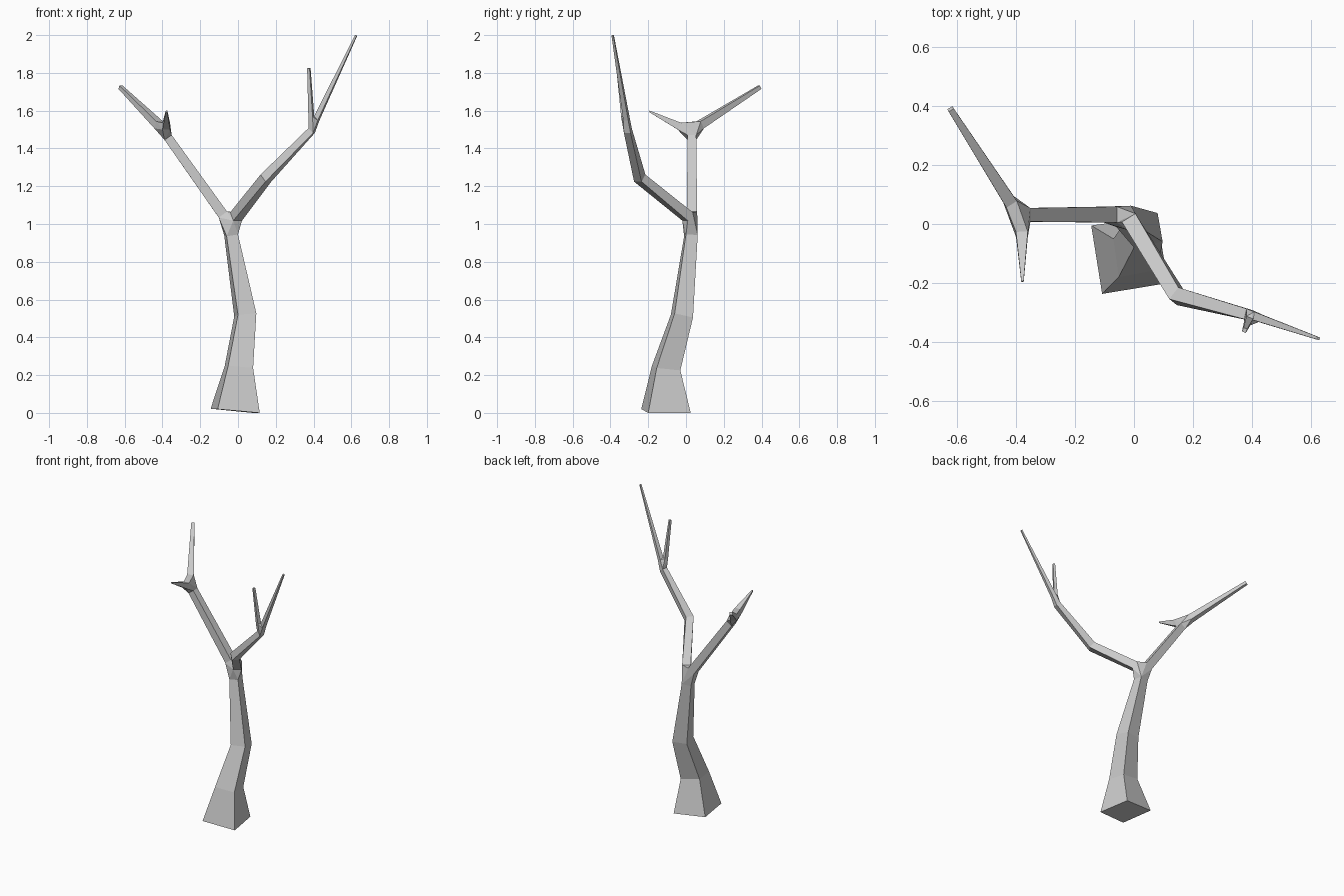
import bpy, bmesh
from mathutils import Vector

if "Cube" in bpy.data.objects:
    bpy.data.objects.remove(bpy.data.objects["Cube"])

bm = bmesh.new()


def square(centre, direction, half):
    """Square cross-section, facing along the limb, kept level sideways."""
    c, d = Vector(centre), Vector(direction).normalized()
    side = d.cross(Vector((0, 0, 1))).normalized()
    up = side.cross(d)
    return [bm.verts.new(c + half * (side * a + up * b))
            for a, b in ((-1, -1), (1, -1), (1, 1), (-1, 1))]


def bridge(rings):
    for r, s in zip(rings, rings[1:]):
        for i in range(4):
            j = (i + 1) % 4
            bm.faces.new((r[i], r[j], s[j], s[i]))


def limb(points, cap=False):
    """Tapered four-sided limb through (centre, half width) stations."""
    pts = [Vector(p) for p, h in points]
    rings = []
    for i, (p, h) in enumerate(points):
        d = Vector()
        if i > 0:
            d += (pts[i] - pts[i - 1]).normalized()
        if i < len(pts) - 1:
            d += (pts[i + 1] - pts[i]).normalized()
        rings.append(square(p, d, h))
    bridge(rings)
    if cap:
        bm.faces.new(rings[-1])
    return rings


def fork(*rings):
    """Hull joining three limb ends, left open where the limbs attach."""
    hb = bmesh.new()
    src = [v for r in rings for v in r]
    new = [hb.verts.new(v.co) for v in src]
    owner = {v: i // 4 for i, v in enumerate(new)}
    back = dict(zip(new, src))
    bmesh.ops.convex_hull(hb, input=new)
    for f in hb.faces:
        if len({owner[v] for v in f.verts}) > 1:
            try:
                bm.faces.new([back[v] for v in f.verts])
            except ValueError:
                pass
    hb.free()


# Trunk: leaning, flared at the foot
trunk = [[bm.verts.new(p) for p in ring] for ring in (
    ((-.145, -.005, .022), (-.108, -.237, .02), (.115, -.2, 0), (.078, .025, 0)),
    ((-.07, -.05, .25), (-.052, -.18, .25), (.08, -.155, .238), (.062, -.03, .225)),
    ((-.02, .02, .51), (0, -.08, .52), (.097, -.06, .527), (.08, .037, .505)),
    ((-.073, .05, .94), (-.06, -.01, .935), (0, 0, .945), (-.01, .062, .942)))]
bridge(trunk)
bm.faces.new(trunk[0])

# Left limb with its long and short branches
left = limb([((-.08, .032, 1.05), .027), ((-.37, .031, 1.458), .023)])
left_long = limb([((-.42, .075, 1.525), .021), ((-.622, .39, 1.724), .010)], True)
left_short = limb([((-.38, -.035, 1.518), .020), ((-.378, -.195, 1.597), .004)], True)
fork(left[-1], left_long[0], left_short[0])

# Right limb with its elbow and two upright twigs
right = limb([((-.01, .008, 1.04), .027), ((.148, -.245, 1.243), .025),
              ((.39, -.308, 1.495), .018)])
right_long = limb([((.415, -.315, 1.555), .014), ((.625, -.388, 1.998), .005)], True)
right_short = limb([((.388, -.328, 1.57), .012), ((.375, -.36, 1.825), .007)], True)
fork(right[-1], right_long[0], right_short[0])

# Main fork
fork(trunk[-1], left[0], right[0])

bmesh.ops.recalc_face_normals(bm, faces=bm.faces[:])
mesh = bpy.data.meshes.new("bare_tree")
bm.to_mesh(mesh)
bm.free()
bpy.context.collection.objects.link(bpy.data.objects.new("bare_tree", mesh))
